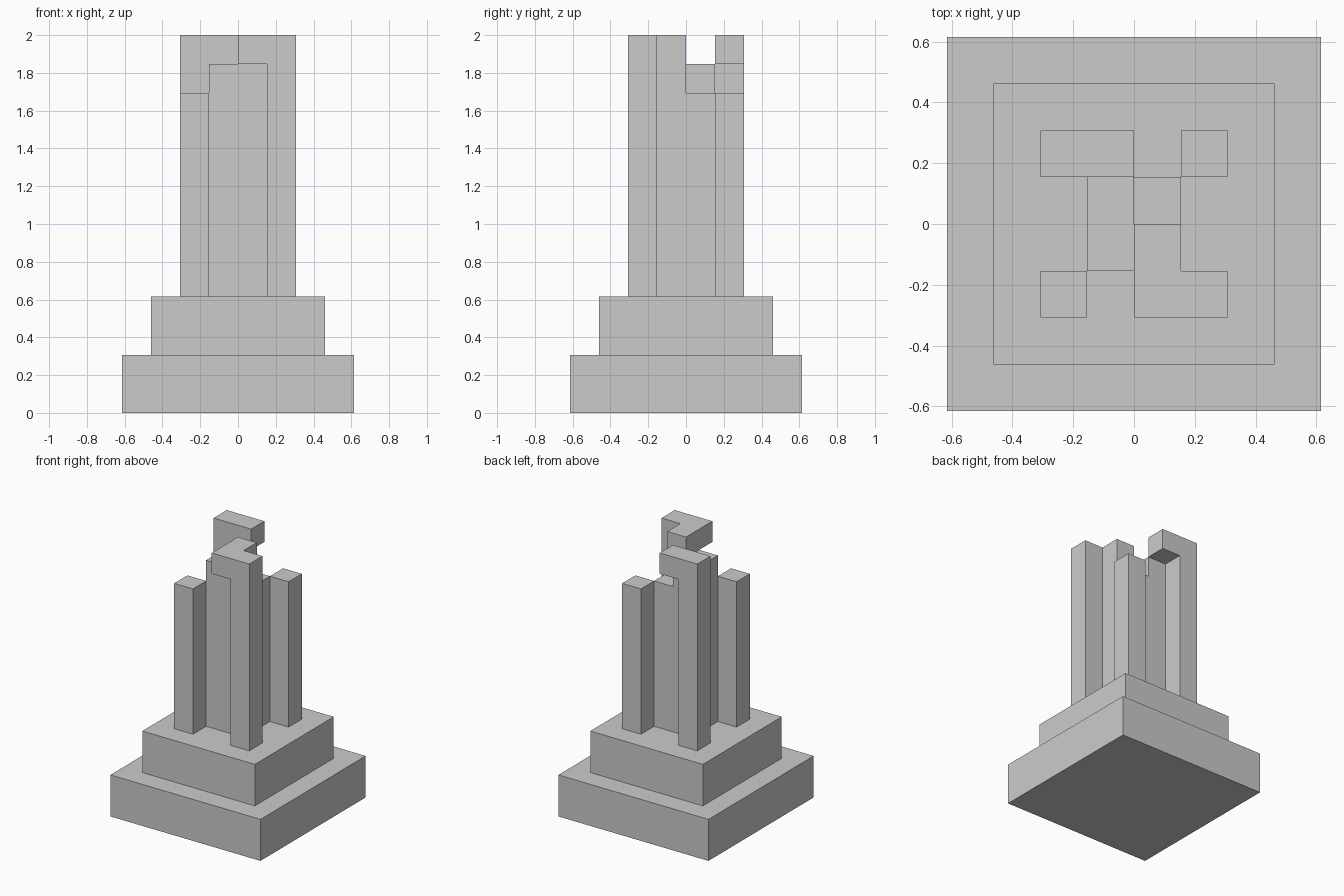
import bpy, bmesh
from mathutils import Vector

if "Cube" in bpy.data.objects:
    bpy.data.objects.remove(bpy.data.objects["Cube"])

U = 2 / 13  # block unit: the model is 13 units tall


def add_object(name, bm):
    mesh = bpy.data.meshes.new(name)
    bm.to_mesh(mesh)
    bm.free()
    obj = bpy.data.objects.new(name, mesh)
    bpy.context.collection.objects.link(obj)
    return obj


def tier(name, width, z0, z1):
    bm = bmesh.new()
    bmesh.ops.create_cube(bm, size=1)
    for v in bm.verts:
        v.co = Vector((v.co.x * width, v.co.y * width,
                       v.co.z * (z1 - z0) + (z0 + z1) / 2)) * U
    return add_object(name, bm)


def block_skin(name, layers):
    """Skin stacked plan maps (rows run back to front), keeping only exposed faces."""
    cells = {(c - 2, 1 - r, z)
             for z0, z1, plan in layers for z in range(z0, z1)
             for r, row in enumerate(plan) for c, ch in enumerate(row) if ch == "#"}
    bm = bmesh.new()
    for cell in cells:
        for axis in range(3):
            for sign in (-1, 1):
                n = Vector((0, 0, 0))
                n[axis] = sign
                if tuple(int(cell[i] + n[i]) for i in range(3)) in cells:
                    continue
                a = Vector((0, 0, 0))
                a[(axis + 1) % 3] = 0.5
                b = n.cross(a)
                mid = Vector(cell) + Vector((0.5, 0.5, 0.5)) + n * 0.5
                bm.faces.new([bm.verts.new((mid + d) * U)
                              for d in (-a - b, a - b, a + b, b - a)])
    bmesh.ops.remove_doubles(bm, verts=bm.verts[:], dist=1e-4)
    bmesh.ops.dissolve_limit(bm, angle_limit=0.01, verts=bm.verts[:], edges=bm.edges[:])
    return add_object(name, bm)


# Stepped plinth
tier("lower_plinth", 8, 0, 2)
tier("upper_plinth", 6, 2, 4)

# Central core with four corner posts, stepped crown and two hooked caps
block_skin("pillar", [
    (4, 11, ("#..#",
             ".##.",
             ".##.",
             "#..#")),
    (11, 12, ("#...",
              ".#..",
              ".##.",
              "...#")),
    (12, 13, ("##..",
              "....",
              "..#.",
              "..##")),
])
